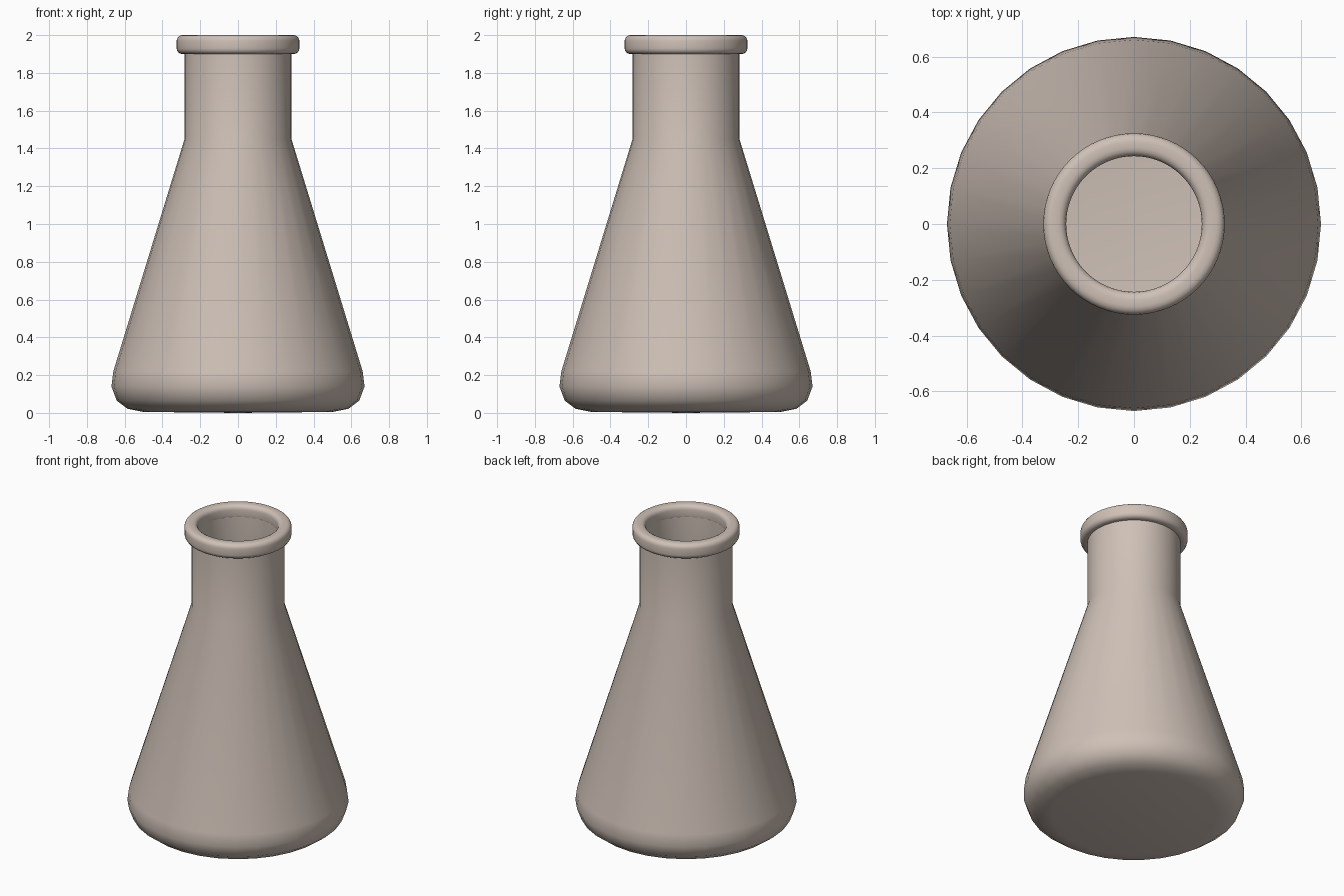
import bpy, bmesh, math

if "Cube" in bpy.data.objects:
    bpy.data.objects.remove(bpy.data.objects["Cube"])

mat = bpy.data.materials.new("warm_grey")
mat.diffuse_color = (0.62, 0.53, 0.47, 1)
mat.use_nodes = True
mat.node_tree.nodes["Principled BSDF"].inputs["Base Color"].default_value = mat.diffuse_color


def lathe(name, profile, segments, closed=False, angle=40):
    """Revolve (radius, z) points around the z axis."""
    bm = bmesh.new()
    vs = [bm.verts.new((r, 0, z)) for r, z in profile]
    pairs = list(zip(vs, vs[1:])) + ([(vs[-1], vs[0])] if closed else [])
    edges = [bm.edges.new(p) for p in pairs]
    bmesh.ops.spin(bm, geom=vs + edges, cent=(0, 0, 0), axis=(0, 0, 1),
                   angle=math.tau, steps=segments, use_duplicate=False)
    bmesh.ops.remove_doubles(bm, verts=bm.verts, dist=1e-4)
    bmesh.ops.recalc_face_normals(bm, faces=bm.faces)
    me = bpy.data.meshes.new(name)
    bm.to_mesh(me)
    bm.free()
    me.materials.append(mat)
    ob = bpy.data.objects.new(name, me)
    bpy.context.collection.objects.link(ob)
    bpy.ops.object.select_all(action='DESELECT')
    bpy.context.view_layer.objects.active = ob
    ob.select_set(True)
    bpy.ops.object.shade_smooth_by_angle(angle=math.radians(angle))
    return ob


# Hollow body: outer wall up, over the lip, inner wall down to the floor
outer = [(0, 0), (0.50, 0.005), (0.585, 0.022), (0.642, 0.065), (0.67, 0.14),
         (0.66, 0.22), (0.283, 1.45), (0.283, 1.95)]
inner = [(0.245, 1.95), (0.245, 1.45), (0.622, 0.22), (0.632, 0.14),
         (0.608, 0.09), (0.57, 0.06), (0.50, 0.045), (0, 0.04)]
lathe("flask_body", outer + inner, 32)

# Rounded rim ring around the mouth
r0, r1, z0, z1, b = 0.243, 0.325, 1.90, 2.0, 0.03
ring = []
for cx, cz, start in ((r1 - b, z0 + b, -90), (r1 - b, z1 - b, 0),
                      (r0 + b, z1 - b, 90), (r0 + b, z0 + b, 180)):
    for i in range(5):
        a = math.radians(start + i * 22.5)
        ring.append((cx + b * math.cos(a), cz + b * math.sin(a)))
lathe("rim", ring, 64, closed=True)
